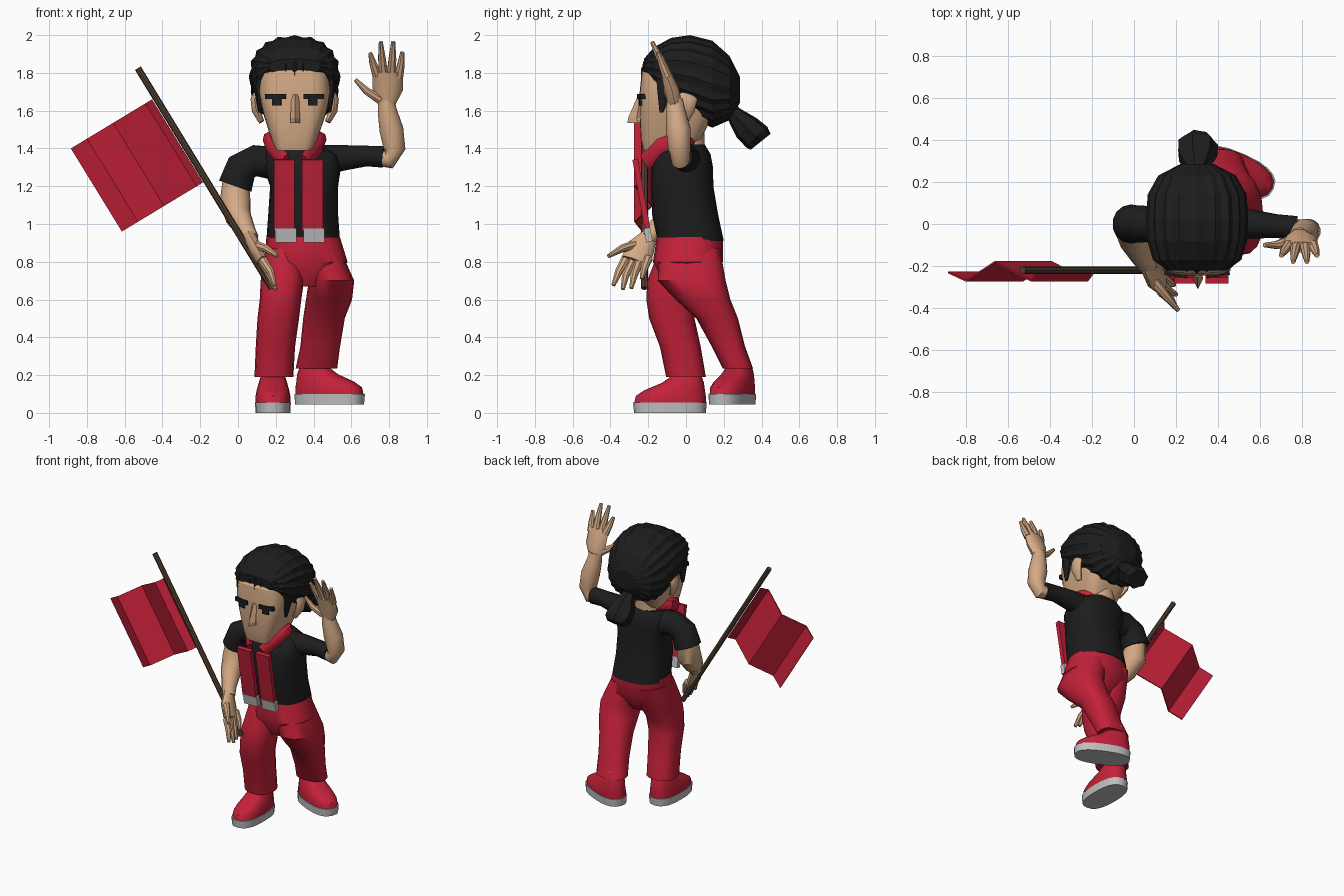
import bpy, bmesh, math
from mathutils import Vector, Matrix


def mat(name, *c):
    m = bpy.data.materials.new(name)
    m.diffuse_color = (*c, 1)
    return m


RED = mat("red cloth", 0.55, 0.015, 0.04)
BLACK = mat("black", 0.012, 0.012, 0.012)
SKIN = mat("skin", 0.66, 0.40, 0.235)
GREY = mat("light grey", 0.52, 0.52, 0.52)
BROWN = mat("brown wood", 0.09, 0.052, 0.03)


def finish(name, bm, m, smooth=40):
    bmesh.ops.recalc_face_normals(bm, faces=bm.faces)
    me = bpy.data.meshes.new(name)
    bm.to_mesh(me)
    bm.free()
    me.materials.append(m)
    ob = bpy.data.objects.new(name, me)
    bpy.context.collection.objects.link(ob)
    if smooth:
        bpy.context.view_layer.objects.active = ob
        ob.select_set(True)
        bpy.ops.object.shade_smooth_by_angle(angle=math.radians(smooth))
        ob.select_set(False)
    return ob


def tube(name, pts, m, side=(1, 0, 0), normal=None, n=14, power=2.0, ridge=0, smooth=40, xf=None):
    """Loft of (super)elliptical rings; pts = (x, y, z, radius along side[, other radius])."""
    bm = bmesh.new()
    P = [Vector(p[:3]) for p in pts]
    rings = []
    for i, p in enumerate(pts):
        t = Vector(normal) if normal else (P[min(i + 1, len(P) - 1)] - P[max(i - 1, 0)]).normalized()
        s = Vector(side)
        s = (s - t * s.dot(t)).normalized()
        b = t.cross(s)
        ra, rb = p[3], p[-1]
        ring = []
        for k in range(n):
            a = 2 * math.pi * k / n
            c, d = math.cos(a), math.sin(a)
            q = 1 - ridge * (k % 2)
            u = math.copysign(abs(c) ** (2 / power), c) * ra * q
            v = math.copysign(abs(d) ** (2 / power), d) * rb * q
            ring.append(bm.verts.new(P[i] + s * u + b * v))
        rings.append(ring)
    for r0, r1 in zip(rings, rings[1:]):
        for k in range(n):
            bm.faces.new((r0[k], r0[(k + 1) % n], r1[(k + 1) % n], r1[k]))
    bm.faces.new(rings[0])
    bm.faces.new(rings[-1])
    if xf:
        bm.transform(xf)
    return finish(name, bm, m, smooth)


def levels(name, rows, m, **kw):
    """Horizontal rings, rows = (z, cx, cy, rx, ry)."""
    return tube(name, [(x, y, z, rx, ry) for z, x, y, rx, ry in rows], m, normal=(0, 0, 1), **kw)


def box(name, loc, dims, m, rx=0, rz=0):
    bm = bmesh.new()
    bmesh.ops.create_cube(bm, size=1)
    bm.transform(Matrix.Translation(loc) @ Matrix.Rotation(math.radians(rz), 4, 'Z')
                 @ Matrix.Rotation(math.radians(rx), 4, 'X') @ Matrix.Diagonal((*dims, 1)))
    return finish(name, bm, m, 0)


# Shirt and sleeves
levels("shirt", [(0.91, .345, .025, .195, .175), (1.05, .345, -.005, .185, .175), (1.2, .35, -.02, .18, .165),
                 (1.3, .34, -.02, .205, .163), (1.37, .33, -.01, .2, .14), (1.42, .31, 0, .13, .1)],
       BLACK, n=20, power=2.4)
tube("right_sleeve", [(.2, 0, 1.32, .09), (.09, 0, 1.335, .085), (.02, 0, 1.3, .088), (-.015, 0, 1.2, .093)],
     BLACK, side=(0, 1, 0))
tube("left_sleeve", [(.42, 0, 1.33, .09), (.55, 0, 1.35, .07), (.68, -.01, 1.36, .056), (.77, -.02, 1.355, .058)],
     BLACK, side=(0, 1, 0))

# Trousers
levels("trouser_hips", [(.93, .345, .02, .195, .175), (.8, .36, .01, .22, .185), (.67, .355, 0, .12, .1)], RED, n=20,
       power=2.3)
levels("right_trouser_leg", [(.87, .245, .02, .1, .16), (.7, .235, -.04, .115, .165), (.6, .225, -.075, .11, .135),
                             (.5, .213, -.075, .11, .12), (.35, .198, -.03, .104, .108), (.19, .19, .0, .103, .105)],
       RED, power=2.5, n=16)
levels("left_trouser_leg", [(.87, .44, .02, .1, .16), (.7, .495, .03, .12, .18), (.6, .482, .09, .122, .145),
                            (.5, .455, .165, .11, .11), (.35, .435, .225, .105, .088), (.235, .415, .275, .11, .08)],
       RED, power=2.5, n=16)

# Shoes: toe points along local -y
for nm, x, y, z, ang in (("right", .185, -.085, 0, 0), ("left", .485, .245, .045, 66)):
    xf = Matrix.Translation((x, y, z)) @ Matrix.Rotation(math.radians(ang), 4, 'Z')
    levels(nm + "_shoe_sole", [(0, 0, 0, .092, .19), (.055, 0, 0, .095, .195)], GREY, n=20, power=2.6, xf=xf)
    levels(nm + "_shoe_upper", [(.05, 0, 0, .092, .19), (.09, 0, .005, .092, .185), (.12, 0, .025, .086, .16),
                                (.16, 0, .07, .075, .11), (.2, 0, .09, .062, .075)], RED, n=20, power=2.4, xf=xf)
    levels(nm + "_sock", [(.15, 0, .09, .055, .06), (.24, 0, .09, .055, .06)], GREY, n=12, xf=xf)

# Head, neck, ears and nose
levels("neck", [(1.36, .3, .01, .1, .09), (1.55, .3, .01, .09, .09)], SKIN)
levels("head", [(1.39, .297, -.11, .1, .115), (1.45, .298, -.08, .122, .16), (1.58, .3, -.05, .165, .195),
                (1.7, .3, -.03, .193, .215), (1.8, .3, -.04, .183, .195), (1.88, .3, -.03, .14, .14)],
       SKIN, n=28, power=4, smooth=25)
tube("nose", [(.303, -.255, 1.535, .025, .055), (.303, -.262, 1.56, .025, .045), (.303, -.238, 1.685, .02, .015)],
     SKIN, n=4, normal=(0, 0, 1), smooth=0)
for s, nm in ((-1, "right"), (1, "left")):
    tube(nm + "_ear", [(.3 + s * .175, -.01, 1.54, .015, .02), (.3 + s * .205, 0, 1.6, .022, .045),
                       (.3 + s * .212, .01, 1.66, .022, .05), (.3 + s * .19, 0, 1.72, .015, .03)], SKIN, n=8)
    box(nm + "_eyebrow", (.3 + s * .1, -.236, 1.675), (.11, .028, .028), BLACK, rz=s * 9)
    box(nm + "_eye", (.3 + s * .095, -.237, 1.648), (.05, .024, .04), BLACK, rz=s * 7)
    tube(nm + "_sideburn", [(.3 + s * .18, -.1, 1.82, .04, .07), (.3 + s * .192, -.11, 1.72, .024, .05),
                            (.3 + s * .185, -.13, 1.59, .008, .012)], BLACK, n=6, smooth=0, normal=(0, 0, 1))

# Hair: ridges run from front to back
tube("hair", [(.3, y, (a + b) / 2, r, (a - b) / 2) for y, r, a, b in (
    (-.222, .14, 1.875, 1.79), (-.17, .21, 1.935, 1.71), (-.08, .237, 1.985, 1.62), (.02, .243, 2.0, 1.56),
    (.14, .235, 1.97, 1.51), (.23, .185, 1.89, 1.55), (.285, .08, 1.78, 1.64))],
    BLACK, normal=(0, 1, 0), n=40, power=2.3, ridge=.05, smooth=0)
for i in range(7):
    x = (i - 3) * .046
    tube(f"fringe_{i + 1}", [(.3 + x, -.205 + abs(x) * .12, 1.86, .032, .022),
                             (.3 + x, -.232 + abs(x) * .15, 1.785 - abs(x) * .15, .003, .006)],
         BLACK, n=4, smooth=0, normal=(0, 0, 1))
tube("ponytail", [(.3, .2, 1.63, .05, .05), (.3, .255, 1.58, .05, .045), (.3, .32, 1.51, .095, .075),
                  (.3, .375, 1.46, .1, .08), (.3, .395, 1.435, .07, .07)], BLACK, n=14, ridge=.12, smooth=0)

# Scarf: collar round the neck, two hanging strips with pale ends
half = [(.245, -.215, 1.33, .05, .02), (.18, -.13, 1.41, .05, .03), (.165, -.04, 1.445, .045, .035),
        (.22, .02, 1.455, .045, .035)]
tube("scarf_collar", half + [(.3, .04, 1.455, .045, .035)] + [(.6 - p[0], *p[1:]) for p in half[::-1]],
     RED, side=(0, 0, 1), n=8)
for x, nm in ((.245, "right"), (.395, "left")):
    box(nm + "_scarf_strip", (x, -.236, 1.155), (.11, .03, .38), RED, rx=10)
    box(nm + "_scarf_end", (x + .008, -.2, .942), (.112, .034, .075), GREY, rx=10)

# Right arm and hand holding the pole
tube("right_forearm", [(-.012, 0, 1.24, .07), (-.015, -.015, 1.12, .083), (.0, -.08, 1.04, .07),
                       (.045, -.17, .96, .05), (.07, -.205, .92, .042)], SKIN, side=(0, 1, 0))
tube("right_palm", [(.055, -.19, .945, .04, .035), (.09, -.24, .87, .075, .035), (.13, -.27, .8, .075, .03)],
     SKIN, side=(0, 1, -.3), n=10)
right = [((.12, -.2, .82), (.16, -.22, .77), (.18, -.235, .71)), ((.13, -.25, .8), (.165, -.275, .73), (.19, -.29, .66)),
         ((.13, -.285, .8), (.17, -.32, .73), (.2, -.335, .655)), ((.13, -.32, .81), (.17, -.355, .75), (.195, -.385, .675)),
         ((.09, -.27, .89), (.15, -.34, .87), (.21, -.41, .83))]
# Raised left arm and open hand
tube("left_forearm", [(.72, -.02, 1.355, .045), (.8, -.03, 1.34, .05), (.828, -.035, 1.4, .06), (.812, -.04, 1.5, .065),
                      (.79, -.055, 1.6, .052), (.785, -.06, 1.66, .043)], SKIN, side=(0, 1, 0))
tube("left_palm", [(.785, -.058, 1.63, .045, .04), (.793, -.075, 1.71, .08, .04), (.793, -.11, 1.81, .08, .028)],
     SKIN, n=10)
left = [((.735, -.1, 1.79), (.715, -.125, 1.85), (.70, -.15, 1.905)), ((.77, -.1, 1.79), (.762, -.14, 1.88), (.756, -.18, 1.965)),
        ((.812, -.1, 1.79), (.818, -.14, 1.88), (.822, -.18, 1.965)), ((.85, -.1, 1.78), (.862, -.125, 1.84), (.87, -.15, 1.91)),
        ((.75, -.075, 1.66), (.68, -.1, 1.705), (.62, -.1, 1.765))]
for nm, fingers in (("right", right), ("left", left)):
    for i, f in enumerate(fingers):
        part = "thumb" if i == 4 else f"finger_{i + 1}"
        tube(f"{nm}_{part}", [(*p, r) for p, r in zip(f, (.026, .021, .011))], SKIN, side=(.3, 1, .2), n=8)

# Flag pole and folded flag
tube("flag_pole", [(-.53, -.22, 1.825, .018), (.18, -.22, .66, .018)], BROWN, side=(0, 1, 0), n=8)
bm = bmesh.new()
rows = []
for f, y in ((0, -.225), (.08, -.27), (.48, -.18), (.8, -.27), (1, -.23)):
    a = Vector((-.455 - .43 * f, y, 1.66 - .26 * f))
    rows.append([[bm.verts.new(a + Vector((.27 * k, d, -.44 * k))) for k in (0, 1)] for d in (-.004, .004)])
for (a, b), (c, d) in zip(rows, rows[1:]):
    for q in ((a[0], a[1], c[1], c[0]), (b[0], d[0], d[1], b[1]), (a[0], c[0], d[0], b[0]), (a[1], b[1], d[1], c[1])):
        bm.faces.new(q)
for a, b in (rows[0], rows[-1]):
    bm.faces.new((a[0], a[1], b[1], b[0]))
finish("flag", bm, RED, 0)
